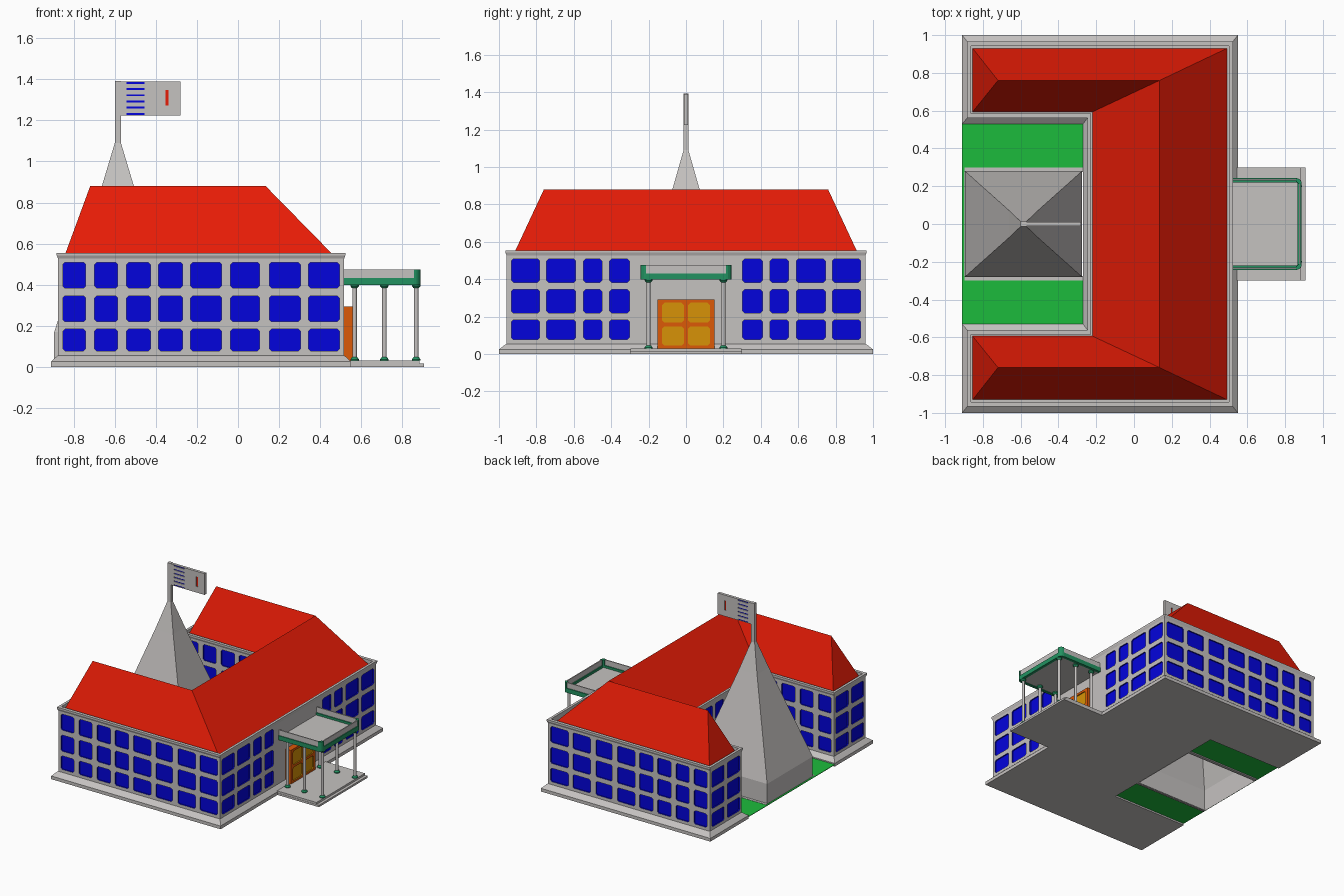
import bpy, bmesh, math
from mathutils import Vector

if "Cube" in bpy.data.objects:
    bpy.data.objects.remove(bpy.data.objects["Cube"])


def mat(name, r, g, b):
    m = bpy.data.materials.new(name)
    m.diffuse_color = (r, g, b, 1)
    m.use_nodes = True
    m.node_tree.nodes["Principled BSDF"].inputs["Base Color"].default_value = m.diffuse_color
    return m


GREY = mat("stone_grey", 0.56, 0.54, 0.53)
RED = mat("roof_red", 0.84, 0.012, 0.002)
BLUE = mat("window_blue", 0.001, 0.001, 0.72)
GRASS = mat("grass_green", 0.012, 0.5, 0.045)
TEAL = mat("trim_green", 0.016, 0.29, 0.12)
ORANGE = mat("door_orange", 0.72, 0.1, 0.002)
GOLD = mat("door_gold", 0.68, 0.29, 0.002)


def finish(name, bm, *materials, fix=True):
    if fix:
        bmesh.ops.recalc_face_normals(bm, faces=bm.faces)
    me = bpy.data.meshes.new(name)
    bm.to_mesh(me)
    bm.free()
    for m in materials:
        me.materials.append(m)
    ob = bpy.data.objects.new(name, me)
    bpy.context.collection.objects.link(ob)
    return ob


def add_box(bm, x0, x1, y0, y1, z0, z1):
    r = bmesh.ops.create_cube(bm, size=1)
    for v in r["verts"]:
        v.co = Vector(((x0, x1)[v.co.x > 0], (y0, y1)[v.co.y > 0], (z0, z1)[v.co.z > 0]))


def box(name, material, *dims):
    bm = bmesh.new()
    add_box(bm, *dims)
    return finish(name, bm, material)


def loft(bm, rings, bottom=True, top=True):
    loops = [[bm.verts.new(p) for p in ring] for ring in rings]
    n = len(loops[0])
    for a, b in zip(loops, loops[1:]):
        for i in range(n):
            j = (i + 1) % n
            bm.faces.new((a[i], a[j], b[j], b[i]))
    if bottom:
        bm.faces.new(loops[0][::-1])
    if top:
        bm.faces.new(loops[-1])


def recess(bm, axis, sign, pos, us, vs, depth, k=.01, paint=1, sides=True):
    """Add cutter blocks with clipped corners; painted faces carry their colour into the cut."""
    for u0, u1 in us:
        for v0, v1 in vs:
            pts = ((u0 + k, v0), (u1 - k, v0), (u1, v0 + k), (u1, v1 - k),
                   (u1 - k, v1), (u0 + k, v1), (u0, v1 - k), (u0, v0 + k))
            if not k:
                pts = ((u0, v0), (u1, v0), (u1, v1), (u0, v1))
            rings = [[(p, n, q) if axis == "y" else (n, p, q) for p, q in pts]
                     for n in (pos - sign * depth, pos + sign * .005)]
            start = len(bm.faces)
            loft(bm, rings)
            bm.faces.ensure_lookup_table()
            for f in bm.faces[start:]:
                f.material_index = paint if sides or len(f.verts) == 8 or \
                    abs(f.normal.y) + abs(f.calc_center_median().y - pos) < 0 else 0
            if not sides:
                bm.faces[len(bm.faces) - 2].material_index = paint


def cut(ob, bm):
    """Subtract the cutter and apply, keeping material indices."""
    cutter = finish("cutter", bm, *ob.data.materials)
    m = ob.modifiers.new("cut", "BOOLEAN")
    m.operation, m.solver, m.object = "DIFFERENCE", "EXACT", cutter
    bpy.context.view_layer.objects.active = ob
    bpy.ops.object.modifier_apply(modifier="cut")
    bpy.data.objects.remove(cutter)


def mirrored(cols):
    return cols + [(-q, -p) for p, q in cols]


def u_ring(d, z):
    """U-shaped footprint moved inward by d."""
    x0, x1, xi, yo, yi = -0.91 + d, 0.55 - d, -0.27 + .9 * d, 1 - 1.25 * d, 0.53 + 1.15 * d
    return [(x, y, z) for x, y in ((x0, -yo), (x1, -yo), (x1, yo), (x0, yo),
                                   (x0, yi), (xi, yi), (xi, -yi), (x0, -yi))]


# Building body: plinth, walls, cornice and parapet in one loft
WALL = .033
bm = bmesh.new()
loft(bm, [u_ring(d, z) for d, z in ((0, 0), (0, .025), (.026, .05), (WALL, .055), (WALL, .527),
                                    (.027, .543), (.027, .555), (.047, .555), (.047, .515))])
body = finish("building_body", bm, GREY, BLUE)

# Recessed windows on every facade
ROWS = ((.078, .183), (.22, .345), (.384, .508))
LONG = [(-.853, -.742), (-.698, -.586), (-.542, -.426), (-.387, -.27),
        (-.231, -.08), (-.036, .105), (.153, .304), (.343, .494)]
WING = [(.59, .745), (.783, .933)]
NARROW = [(.303, .408), (.45, .547)]
MIDDLE = [(.02, .12), (.16, .26)]
DEPTH = .01
wall = u_ring(WALL, 0)
bm = bmesh.new()
for s in (-1, 1):
    recess(bm, "y", s, s * wall[2][1], LONG, ROWS, DEPTH)
    recess(bm, "y", -s, s * wall[5][1], LONG[:4], ROWS, DEPTH)
recess(bm, "x", 1, wall[1][0], mirrored(NARROW + WING), ROWS, DEPTH)
recess(bm, "x", -1, wall[0][0], mirrored(WING), ROWS, DEPTH)
recess(bm, "x", -1, wall[5][0], mirrored(MIDDLE + NARROW), ROWS, DEPTH)
cut(body, bm)

# Hipped U-shaped roof
bm = bmesh.new()
e = [bm.verts.new(p) for p in u_ring(.055, .513)]
a, b, c, d = [bm.verts.new((x, y, .88)) for x, y in ((-.72, -.76), (.135, -.76), (.135, .76), (-.72, .76))]
for f in ((e[0], e[1], b, a), (e[1], e[2], c, b), (e[2], e[3], d, c), (e[3], e[4], d),
          (e[4], e[5], c, d), (e[5], e[6], b, c), (e[6], e[7], a, b), (e[7], e[0], a)):
    bm.faces.new(f)
finish("roof", bm, RED, fix=False)

# Courtyard lawn and the kerb around the tower
for s, side in ((-1, "front"), (1, "back")):
    y0, y1 = sorted((s * .3, s * .53))
    box(side + "_lawn", GRASS, -.91, -.27, y0, y1, .012, .016)
    y0, y1 = sorted((s * .275, s * .3))
    box(side + "_tower_kerb", GREY, -.898, -.27, y0, y1, .004, .018)
box("lawn_edge", GRASS, -.91, -.897, -.3, .3, .012, .016)

# Open-bottomed tower with flagpole
CX = -.585


def rect(hx, hy, z):
    return [(CX - hx, -hy, z), (CX + hx, -hy, z), (CX + hx, hy, z), (CX - hx, hy, z)]


bm = bmesh.new()
loft(bm, [rect(.31, .28, 0), rect(.31, .28, .17), rect(.078, .073, .88),
          rect(.015, .013, 1.09), rect(.015, .013, 1.392)], bottom=False)
finish("tower_and_flagpole", bm, GREY, fix=False)

# Flag with engraved blue stripes and a red bar on both sides
bm = bmesh.new()
add_box(bm, -.572, -.28, -.011, .011, 1.225, 1.39)
flag = finish("flag", bm, GREY, BLUE, RED)
bm = bmesh.new()
bands = [(1.232 + i * .0302 - .0045, 1.232 + i * .0302 + .0045) for i in range(6)]
for s in (-1, 1):
    recess(bm, "y", s, s * .011, [(-.542, -.455)], bands, .006, 0, 1, False)
    recess(bm, "y", s, s * .011, [(-.352, -.339)], [(1.272, 1.348)], .006, 0, 2, False)
cut(flag, bm)

# Porch steps
box("porch_lower_step", GREY, .53, .907, -.3, .3, 0, .015)
box("porch_floor", GREY, .51, .885, -.298, .298, .01, .03)

# Double door with four recessed panels
bm = bmesh.new()
add_box(bm, .51, .562, -.152, .152, .03, .293)
door = finish("door", bm, ORANGE, GOLD)
bm = bmesh.new()
recess(bm, "x", 1, .562, mirrored([(.012, .127)]), ((.045, .148), (.168, .275)), .008, .012)
cut(door, bm)


# Canopy: floor, rounded green band, thin grey parapet, green corner pieces
def u_path(inset, z):
    """Canopy outline, three sides with rounded outer corners."""
    x, y, r = .888 - inset, .243 - inset, .03 - inset
    pts = [(.512, -y, z)]
    for cy, a0 in ((-y + r, -90), (y - r, 0)):
        for i in range(5):
            t = math.radians(a0 + i * 22.5)
            pts.append((x - r + r * math.cos(t), cy + r * math.sin(t), z))
    return pts + [(.512, y, z)]


def strip(name, material, i0, i1, z0, z1, start=0, end=12):
    bm = bmesh.new()
    section = [u_path(i, z)[start:end] for i, z in ((i0, z0), (i0, z1), (i1, z1), (i1, z0))]
    loft(bm, list(zip(*section)))
    finish(name, bm, material)


box("canopy_floor", GREY, .512, .87, -.23, .23, .402, .415)
strip("canopy_band", TEAL, 0, .022, .398, .432)
strip("canopy_parapet", GREY, .006, .014, .43, .474)
strip("canopy_corner_front", TEAL, 0, .02, .43, .475, 1, 6)
strip("canopy_corner_back", TEAL, 0, .02, .43, .475, 6, 11)


# Porch columns: slim shafts with green feet and heads
def turned(bm, x, y, profile, n=12):
    loft(bm, [[(x + r * math.cos(2 * math.pi * i / n), y + r * math.sin(2 * math.pi * i / n), z)
               for i in range(n)] for r, z in profile])


shafts, feet, heads = bmesh.new(), bmesh.new(), bmesh.new()
for x in (.568, .713, .868):
    for y in (-.2, .2):
        turned(shafts, x, y, ((.011, .03), (.011, .405)))
        turned(feet, x, y, ((.021, .03), (.021, .036), (.013, .047)))
        turned(heads, x, y, ((.013, .383), (.021, .393), (.021, .403)))
for name, m, bm in (("column_shafts", GREY, shafts), ("column_feet", TEAL, feet), ("column_heads", TEAL, heads)):
    ob = finish(name, bm, m)
    bpy.context.view_layer.objects.active = ob
    ob.select_set(True)
    bpy.ops.object.shade_smooth_by_angle(angle=math.radians(35))
    ob.select_set(False)
